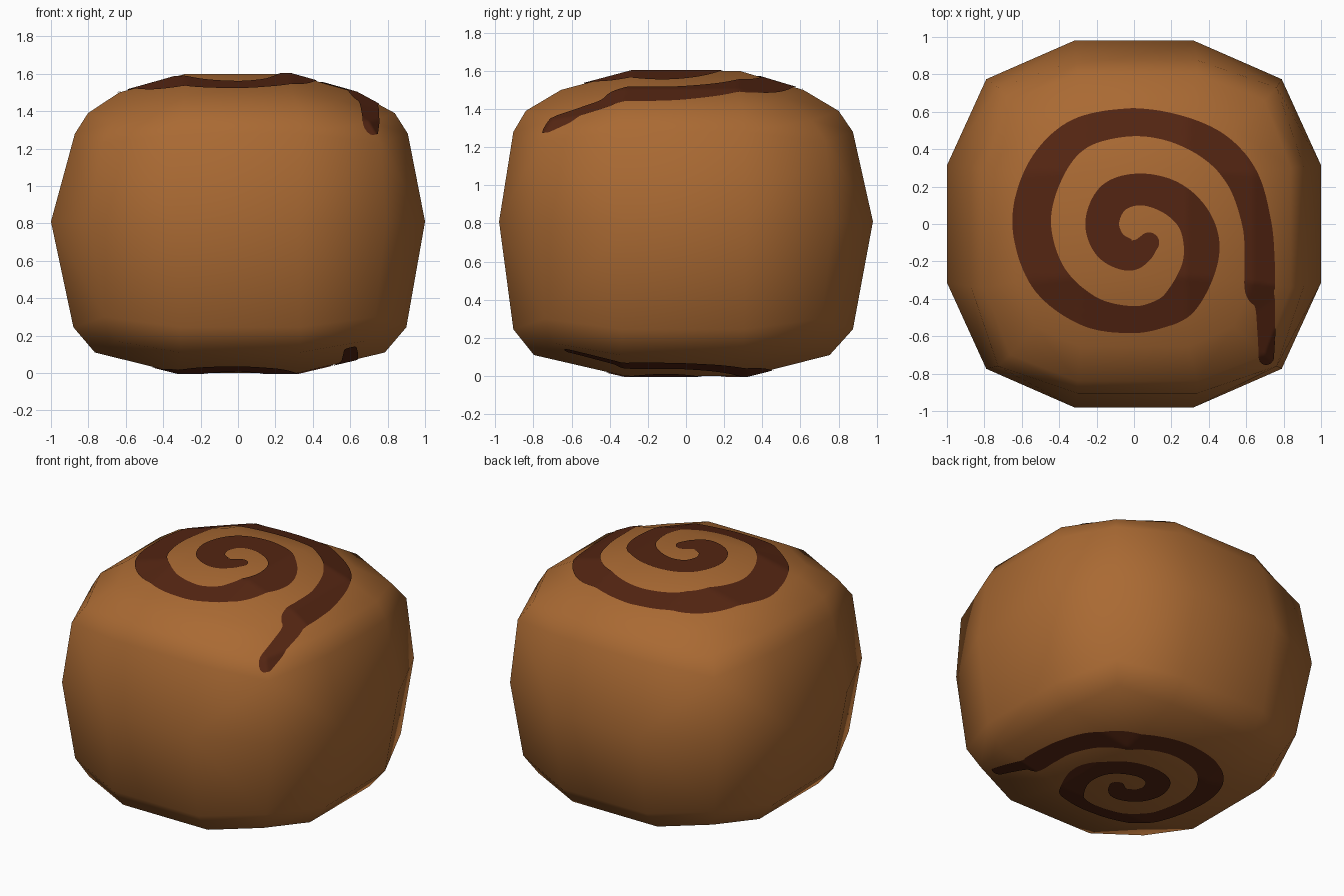
import bpy, bmesh, math
from mathutils import Vector
from mathutils.bvhtree import BVHTree

if "Cube" in bpy.data.objects:
    bpy.data.objects.remove(bpy.data.objects["Cube"])


def material(name, col):
    m = bpy.data.materials.new(name)
    m.diffuse_color = (*col, 1)
    m.use_nodes = True
    m.node_tree.nodes["Principled BSDF"].inputs["Base Color"].default_value = m.diffuse_color
    return m


def add_object(name, bm, mat):
    bmesh.ops.recalc_face_normals(bm, faces=bm.faces)
    me = bpy.data.meshes.new(name)
    bm.to_mesh(me)
    me.materials.append(mat)
    me.polygons.foreach_set("use_smooth", [True] * len(me.polygons))
    ob = bpy.data.objects.new(name, me)
    bpy.context.collection.objects.link(ob)
    return ob


dough = material("baked dough", (0.40, 0.143, 0.033))
cinnamon = material("dark cinnamon", (0.088, 0.0185, 0.006))

# Bun body: 12-sided rounded-square rings, closed by 3x3 grid caps
# side distance, side z, corner distance, corner z, y squash, x shift, y shift
RINGS = [(.775, .11, .66, .17, 1, .01, -.022),
         (.89, .245, .725, .30, 1, .01, -.015),
         (1.0, .81, .79, .81, .98, 0, 0),
         (.89, 1.28, .745, 1.23, 1, .018, -.015),
         (.82, 1.39, .68, 1.34, 1, .018, -.02),
         (.635, 1.5, .53, 1.46, 1, .0, -.02)]
bm = bmesh.new()
rings = []
for side, zs, cor, zc, sy, dx, dy in RINGS:
    ring = []
    h = .32 if zs < 1.4 else .29
    for k in range(4):
        c, s = round(math.cos(k * math.pi / 2)), round(math.sin(k * math.pi / 2))
        for x, y, z in ((side, -h, zs), (side, h, zs), (cor, cor, zc)):
            ring.append(bm.verts.new((x * c - y * s + dx, (x * s + y * c) * sy + dy, z)))
    rings.append(ring)
for a, b in zip(rings, rings[1:]):
    for i in range(12):
        j = (i + 1) % 12
        bm.faces.new((a[i], a[j], b[j], b[i]))
for ring, h, z in ((rings[0], .32, 0), (rings[-1], .28, 1.6)):
    inner = [bm.verts.new((h * x, h * y, z)) for x, y in ((1, -1), (1, 1), (-1, 1), (-1, -1))]
    bm.faces.new(inner)
    for k in range(4):
        a, b = inner[k], inner[(k + 1) % 4]
        r = [ring[(3 * k + n) % 12] for n in range(4)]
        bm.faces.new((a, r[0], r[1], b))
        bm.faces.new((b, r[1], r[2], r[3]))
bmesh.ops.recalc_face_normals(bm, faces=bm.faces)
bmesh.ops.triangulate(bm, faces=bm.faces)
tree = BVHTree.FromBMesh(bm)
add_object("bun_body", bm, dough)
bm.free()

# Swirl centre line: x, y, width
PATH = [(.08, -.10, .11), (.035, -.145, .14), (-.03, -.165, .17), (-.13, -.11, .18),
        (-.17, .01, .18), (-.11, .14, .18), (.03, .185, .17), (.19, .145, .18),
        (.31, .04, .18), (.36, -.10, .19), (.34, -.25, .18), (.25, -.41, .18),
        (.14, -.48, .15), (-.02, -.51, .145), (-.25, -.46, .17), (-.46, -.28, .20),
        (-.545, 0, .205), (-.48, .27, .20), (-.31, .47, .17), (-.05, .54, .15),
        (.2, .515, .15), (.43, .41, .17), (.58, .24, .17), (.655, 0, .155),
        (.67, -.2, .16), (.672, -.35, .16), (.698, -.43, .11), (.705, -.57, .095), (.705, -.71, .08)]


def smooth_path(pts, n):
    p = [Vector(q) for q in pts]
    p = [2 * p[0] - p[1]] + p + [2 * p[-1] - p[-2]]
    out = []
    for a, b, c, d in zip(p, p[1:], p[2:], p[3:]):
        for i in range(n):
            t = i / n
            out.append(.5 * (2 * b + (c - a) * t + (2 * a - 5 * b + 4 * c - d) * t * t
                             + (3 * b - a - 3 * c + d) * t ** 3))
    return out + [p[-2]]


def round_end(end, before):
    d = (end - before).xy.normalized()
    caps = []
    for k in range(1, 7):
        a = k / 6 * math.radians(88)
        q = end.xy + d * end.z / 2 * math.sin(a)
        caps.append(Vector((q.x, q.y, end.z * math.cos(a))))
    return caps


def swirl(name, scale, up):
    """Thin ribbon draped on the top or the underside of the bun."""
    line = smooth_path(PATH, 10)
    line = round_end(line[0], line[1])[::-1] + line + round_end(line[-1], line[-2])
    sm = bmesh.new()
    rows = []
    for i, p in enumerate(line):
        t = (line[min(i + 1, len(line) - 1)] - line[max(i - 1, 0)]).xy.normalized()
        nrm = Vector((-t.y, t.x))
        row = []
        for k in range(-6, 7):
            q = (p.xy + nrm * p.z * k / 12) * scale
            hit, n, _, _ = tree.ray_cast(Vector((q.x, q.y, .8 + 3 * up)), Vector((0, 0, -up)))
            row.append(sm.verts.new(hit + n * .005) if hit else None)
        rows.append(row)
    for a, b in zip(rows, rows[1:]):
        for k in range(12):
            quad = (a[k], a[k + 1], b[k + 1], b[k])
            if None not in quad:
                f = sm.faces.new(quad)
                f.normal_update()
    add = add_object(name, sm, cinnamon)
    # face outwards
    if sum(f.normal.z for f in add.data.polygons) * up < 0:
        add.data.flip_normals()
    sm.free()


swirl("top_swirl", 1.0, 1)
swirl("underside_swirl", .85, -1)
